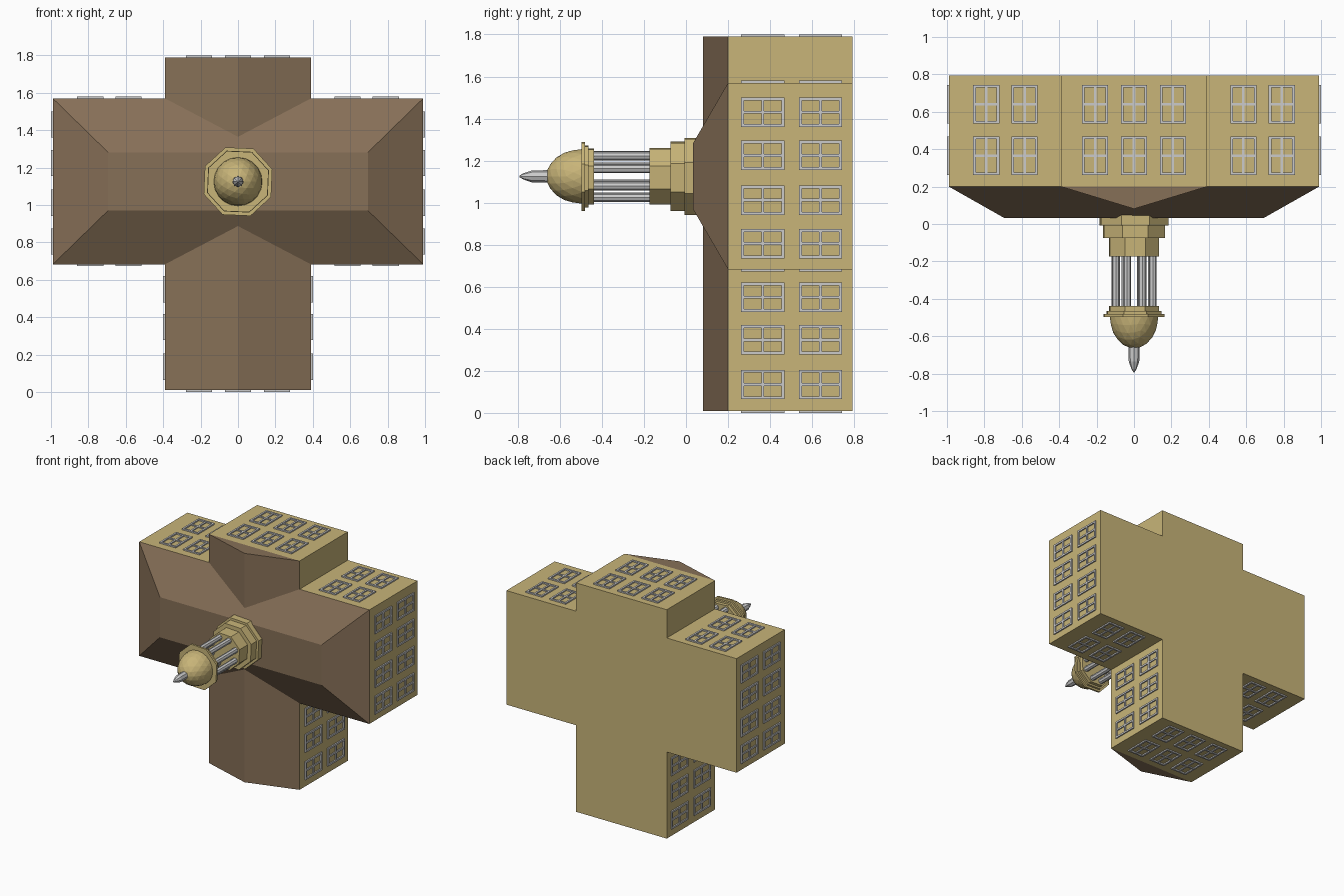
import bpy, bmesh, math
from mathutils import Matrix, Vector

if "Cube" in bpy.data.objects:
    bpy.data.objects.remove(bpy.data.objects["Cube"])


def material(name, rgb):
    m = bpy.data.materials.new(name)
    m.diffuse_color = (*rgb, 1)
    m.use_nodes = True
    m.node_tree.nodes["Principled BSDF"].inputs["Base Color"].default_value = m.diffuse_color
    return m


STONE = material("pale_stone", (0.58, 0.46, 0.19))
ROOF = material("brown_roof", (0.24, 0.16, 0.095))
CZ = 1.125                                  # height of the cupola axis (runs along -y)
TO_FRONT = Matrix.Rotation(math.pi / 2, 4, 'X')


def finish(name, bm, mat=None):
    bmesh.ops.recalc_face_normals(bm, faces=bm.faces[:])
    me = bpy.data.meshes.new(name)
    bm.to_mesh(me)
    bm.free()
    if mat:
        me.materials.append(mat)
    ob = bpy.data.objects.new(name, me)
    bpy.context.collection.objects.link(ob)
    return ob


def box(bm, lo, hi):
    lo, hi = Vector(lo), Vector(hi)
    mat = Matrix.Translation((lo + hi) / 2) @ Matrix.Diagonal((*(hi - lo), 1))
    bmesh.ops.create_cube(bm, size=1, matrix=mat)


def hull(name, points, mat):
    bm = bmesh.new()
    for p in points:
        bm.verts.new(p)
    bmesh.ops.convex_hull(bm, input=bm.verts[:])
    bmesh.ops.dissolve_limit(bm, angle_limit=0.01, verts=bm.verts[:], edges=bm.edges[:])
    finish(name, bm, mat)


def prism(bm, y0, y1, r0, r1, n, turn=0, x=0, z=CZ):
    """Cylinder or cone running forward from y0 to y1."""
    mat = (Matrix.Translation((x, (y0 + y1) / 2, z)) @ TO_FRONT
           @ Matrix.Rotation(math.radians(turn), 4, 'Z'))
    bmesh.ops.create_cone(bm, cap_ends=True, segments=n, radius1=r0, radius2=r1,
                          depth=abs(y0 - y1), matrix=mat)


# Wall blocks
for name, x, z0, z1 in (("main_wing_walls", 0.99, 0.683, 1.57),
                        ("cross_wing_walls", 0.39, 0.01, 1.79)):
    bm = bmesh.new()
    box(bm, (-x, 0.2, z0), (x, 0.793, z1))
    finish(name, bm, STONE)

# Hipped roof with flat top, and gabled cross roof
hull("hip_roof",
     [(s * 0.99, 0.2, z) for s in (-1, 1) for z in (0.683, 1.57)] +
     [(s * 0.695, 0.033, z) for s in (-1, 1) for z in (0.97, 1.282)], ROOF)
hull("gable_roof",
     [(x, y, z) for z in (0.01, 1.79)
      for x, y in ((-0.39, 0.2), (0.39, 0.2), (0, 0.081))], ROOF)

# Windows: frames with a cross bar, half sunk in the walls
W, H, BAR = 0.14, 0.205, 0.014
bm = bmesh.new()


def window(across_axis, across, y, plane):
    def bar(a0, a1, y0, y1, d):
        lo, hi = [0, y + y0, 0], [0, y + y1, 0]
        n = 2 - across_axis
        lo[across_axis], hi[across_axis] = across + a0, across + a1
        lo[n], hi[n] = plane - d, plane + d
        box(bm, lo, hi)
    w, h, t = W / 2, H / 2, BAR
    for s in (-1, 1):
        a, b = sorted((s * w, s * (w - t)))
        bar(a, b, -h, h, 0.01)
        a, b = sorted((s * h, s * (h - t)))
        bar(-w + t, w - t, a, b, 0.01)
    bar(-t / 2, t / 2, -h + t, h - t, 0.008)
    bar(-w + t, w - t, -t / 2, t / 2, 0.008)


for y in (0.365, 0.64):
    for x in (-0.79, -0.585, 0.585, 0.79):
        for z in (0.683, 1.57):
            window(0, x, y, z)
    for x in (-0.208, 0, 0.208):
        for z in (0.01, 1.79):
            window(0, x, y, z)
    for s in (-1, 1):
        for z in (0.805, 1.012, 1.225, 1.43):
            window(2, z, y, s * 0.99)
        for z in (0.135, 0.347, 0.55):
            window(2, z, y, s * 0.39)
finish("window_frames", bm)

# Octagonal cupola base and cornice, stepped
TURN = 20
for name, tiers in (
        ("cupola_base", ((0.05, -0.008, 0.195), (-0.008, -0.074, 0.176), (-0.074, -0.174, 0.143))),
        ("cupola_cornice", ((-0.438, -0.464, 0.142), (-0.464, -0.481, 0.157),
                            (-0.481, -0.496, 0.174)))):
    bm = bmesh.new()
    for y0, y1, r in tiers:
        prism(bm, y0, y1, r, r, 8, TURN)
    finish(name, bm, STONE)

# Ring of columns
bm = bmesh.new()
for i in range(8):
    a = math.radians(TURN + 45 * i)
    prism(bm, -0.17, -0.442, 0.021, 0.021, 8, 0,
          0.107 * math.cos(a), CZ + 0.107 * math.sin(a))
finish("cupola_columns", bm)

# Faceted dome
bm = bmesh.new()
bmesh.ops.create_icosphere(bm, subdivisions=3, radius=0.13, matrix=(
    Matrix.Translation((0, -0.492, CZ)) @ TO_FRONT @ Matrix.Diagonal((1, 1, 1.33, 1))))
cut = bmesh.ops.bisect_plane(bm, geom=bm.verts[:] + bm.edges[:] + bm.faces[:],
                             plane_co=(0, -0.49, CZ), plane_no=(0, 1, 0), clear_outer=True)
bmesh.ops.holes_fill(bm, edges=[e for e in bm.edges if e.is_boundary])
finish("dome", bm, STONE)

# Finial spike
bm = bmesh.new()
prism(bm, -0.64, -0.735, 0.03, 0.028, 8)
prism(bm, -0.735, -0.775, 0.028, 0.014, 8)
prism(bm, -0.775, -0.793, 0.014, 0.003, 8)
finish("finial", bm)
